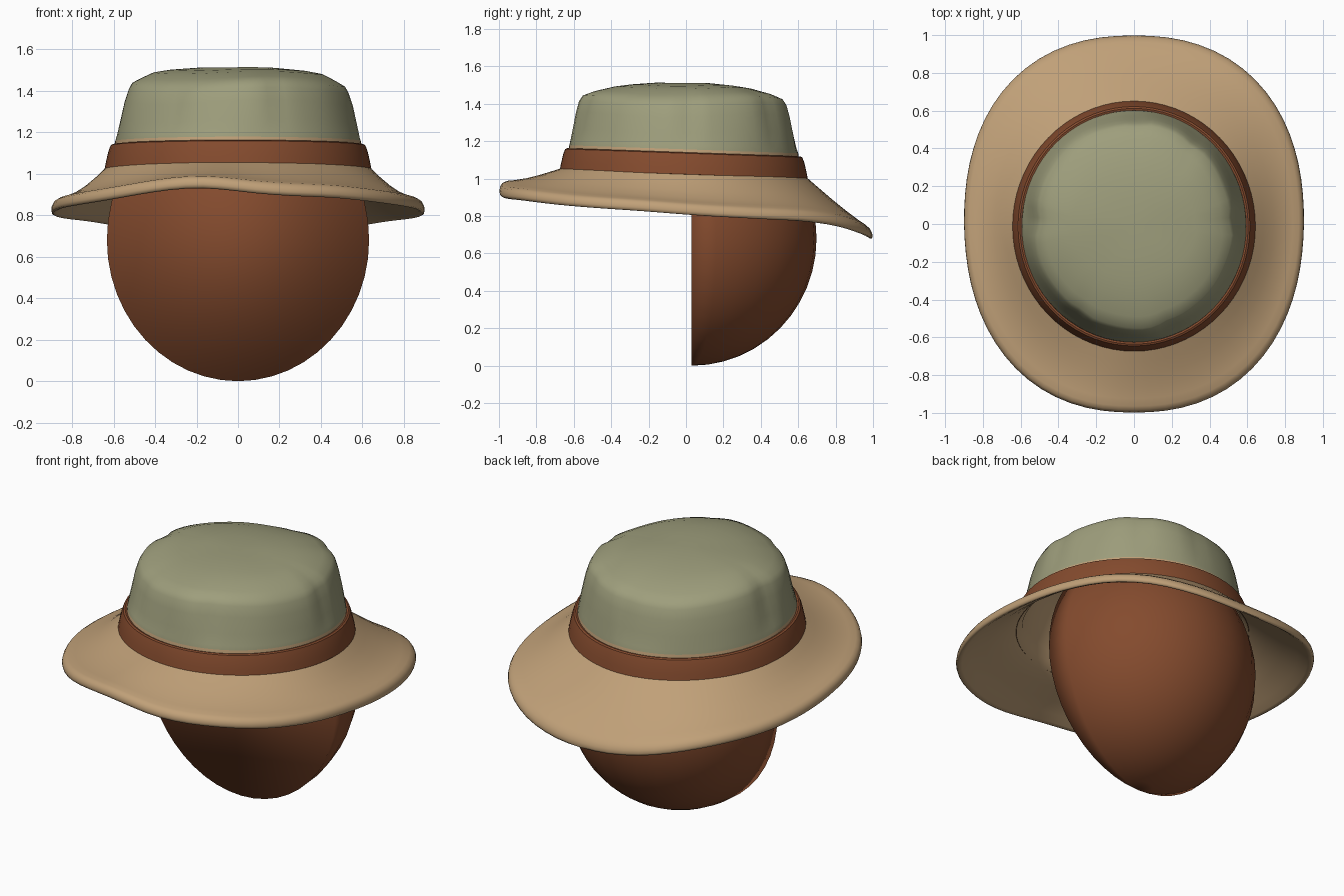
import bpy, bmesh, math
from math import sin, cos, pi

if "Cube" in bpy.data.objects:
    bpy.data.objects.remove(bpy.data.objects["Cube"])

SEG = 72
CY = -0.012          # centre of the crown and band along y


def material(name, rgb):
    m = bpy.data.materials.new(name)
    m.diffuse_color = (*rgb, 1)
    m.use_nodes = True
    m.node_tree.nodes["Principled BSDF"].inputs["Base Color"].default_value = m.diffuse_color
    return m


TAN = material("tan felt", (0.527, 0.352, 0.188))
GREEN = material("sage cloth", (0.342, 0.342, 0.202))
BROWN = material("brown", (0.231, 0.070, 0.027))


def finish(name, bm, mats, angle):
    bmesh.ops.recalc_face_normals(bm, faces=bm.faces)
    me = bpy.data.meshes.new(name)
    bm.to_mesh(me)
    bm.free()
    ob = bpy.data.objects.new(name, me)
    bpy.context.collection.objects.link(ob)
    for m in mats:
        me.materials.append(m)
    bpy.ops.object.select_all(action='DESELECT')
    ob.select_set(True)
    bpy.context.view_layer.objects.active = ob
    bpy.ops.object.shade_smooth_by_angle(angle=math.radians(angle))
    return ob


def loft(name, rings, mats, cap_end=False, angle=40, first_rows=0):
    """Skin a list of rings; the first rows may use the second material."""
    bm = bmesh.new()
    vs = [[bm.verts.new(p) for p in ring] for ring in rings]
    for row, (a, b) in enumerate(zip(vs, vs[1:])):
        for i in range(SEG):
            j = (i + 1) % SEG
            f = bm.faces.new((a[i], a[j], b[j], b[i]))
            f.material_index = 1 if row < first_rows else 0
    if cap_end:
        last = vs[-1]
        c = bm.verts.new([sum(v.co[k] for v in last) / SEG for k in range(3)])
        for i in range(SEG):
            bm.faces.new((last[i], last[(i + 1) % SEG], c))
    return finish(name, bm, mats, angle)


ANGLES = [2 * pi * i / SEG for i in range(SEG)]     # 0 = front, pi/2 = +x side


def oval(rx, ry, z, tilt=-0.035):
    """Slightly tilted oval ring around the head."""
    return [(rx * sin(a), CY - ry * cos(a), z - tilt * ry * cos(a)) for a in ANGLES]


# Brim: rounded-square outline whose edge rises in front and droops behind
EDGE = [(0, .940), (20, .933), (37, .895), (58, .865), (77, .848), (90, .828),
        (115, .805), (137, .788), (150, .748), (165, .705), (180, .688)]


def edge_height(deg):
    deg = abs(deg) if deg <= 180 else 360 - deg
    for (a, za), (b, zb) in zip(EDGE, EDGE[1:]):
        if deg <= b:
            return za + (zb - za) * (deg - a) / (b - a)
    return EDGE[-1][1]


def smooth_edge(x, y):
    d = math.degrees(math.atan2(abs(x), -y))
    z = sum(edge_height(d + k) for k in (-10, -5, 0, 5, 10)) / 5
    return z - 0.12 * x * math.exp(-(x / 0.35) ** 2) * (y < 0)   # wave in the front


def outline(a):
    s, c = sin(a), cos(a)
    r = (abs(s / 0.9) ** 2.3 + abs(c / 0.998) ** 2.3) ** (-1 / 2.3)
    x, y = r * s, -r * c
    return x * (1 + 0.03 * min(0, y)), y


def brim_ring(t, dz, inner_r=0.63):
    """t = 0 at the head, 1 at the edge; dz offsets the surface."""
    ring = []
    for a in ANGLES:
        ox, oy = outline(a)
        ix, iy = inner_r * sin(a), CY - (inner_r + 0.02) * cos(a)
        iz = 1.03 - 0.035 * iy
        z = iz + (smooth_edge(ox, oy) - iz) * t - 0.02 * sin(pi * t) * sin(a) ** 2
        ring.append((ix + (ox - ix) * t, iy + (oy - iy) * t, z + dz))
    return ring


brim = [brim_ring(t, dz) for t, dz in
        [(0, .005), (.2, .005), (.4, .006), (.6, .01), (.78, .018), (.9, .026), (.96, .024),
         (.99, .012), (1, -.003), (.99, -.018), (.96, -.027), (.9, -.028), (.75, -.02),
         (.5, -.02), (.25, -.022), (.05, -.022)]]
# Inner lining continues from the underside of the brim into the crown
lining = [oval(.62, .64, 1.02), oval(.595, .615, 1.045), oval(.58, .60, 1.10),
          oval(.50, .52, 1.33), oval(.38, .40, 1.42)]
loft("brim_and_lining", brim + lining, [TAN], cap_end=True, angle=75)

# Band
loft("hat_band", [oval(.628, .648, 1.01), oval(.643, .663, 1.024), oval(.636, .656, 1.06),
                  oval(.624, .644, 1.11), oval(.614, .634, 1.136), oval(.604, .624, 1.141),
                  oval(.585, .605, 1.136)], [BROWN], angle=40)


# Crown: cloth cylinder with soft folds and a bevelled, gently domed top
def fold(a):
    creases = ((1.62, .03), (4.66, .03), (0.35, .018), (2.5, .02), (3.1, .015), (5.7, .018))
    f = .006 * sin(5 * a + 1) + .004 * sin(9 * a)
    for c, depth in creases:
        d = (a - c + pi) % (2 * pi) - pi
        f -= depth * math.exp(-(d / .09) ** 2)
    return f


def crown_ring(rx, ry, z, amount, tilt=-0.01):
    ring = []
    for a in ANGLES:
        k = 1 + amount * fold(a)
        y = -ry * k * cos(a)
        ring.append((rx * k * sin(a), CY + y, z + tilt * y + amount * .01 * sin(3 * a + .6)))
    return ring


# The lowest row of the crown is a narrow tan edging above the band
loft("crown", [crown_ring(*p) for p in
               [(.598, .618, 1.11, 0, -.035), (.592, .612, 1.157, 0, -.035),
                (.587, .606, 1.18, .3, -.03), (.572, .592, 1.25, .8),
                (.552, .573, 1.34, 1.1), (.532, .556, 1.40, 1.2), (.515, .536, 1.43, 1.2),
                (.468, .475, 1.456, .9), (.41, .37, 1.484, .6), (.33, .28, 1.498, .4),
                (.18, .15, 1.511, .1)]], [GREEN, TAN], cap_end=True, angle=50, first_rows=1)

# Hair: half ellipsoid at the back of the head, closed by a flat front face
bm = bmesh.new()
bmesh.ops.create_uvsphere(bm, u_segments=32, v_segments=24, radius=1)
bmesh.ops.bisect_plane(bm, geom=bm.verts[:] + bm.edges[:] + bm.faces[:], dist=1e-4,
                       plane_co=(0, 0, 0), plane_no=(0, -1, 0), clear_outer=True)
rim = sorted((v for v in bm.verts if abs(v.co.y) < 1e-3), key=lambda v: v.co.z)
left = [v for v in rim if v.co.x < 1e-3]
right = [v for v in rim if v.co.x > -1e-3]
for (a, b), (c, d) in zip(zip(left, right), zip(left[1:], right[1:])):
    bm.faces.new(list(dict.fromkeys((a, b, d, c))))
for v in bm.verts:
    x, y, z = v.co
    v.co = (x * .632, .03 + y * .668, .68 + z * (.68 if z < 0 else .70))
finish("back_hair", bm, [BROWN], 120)
